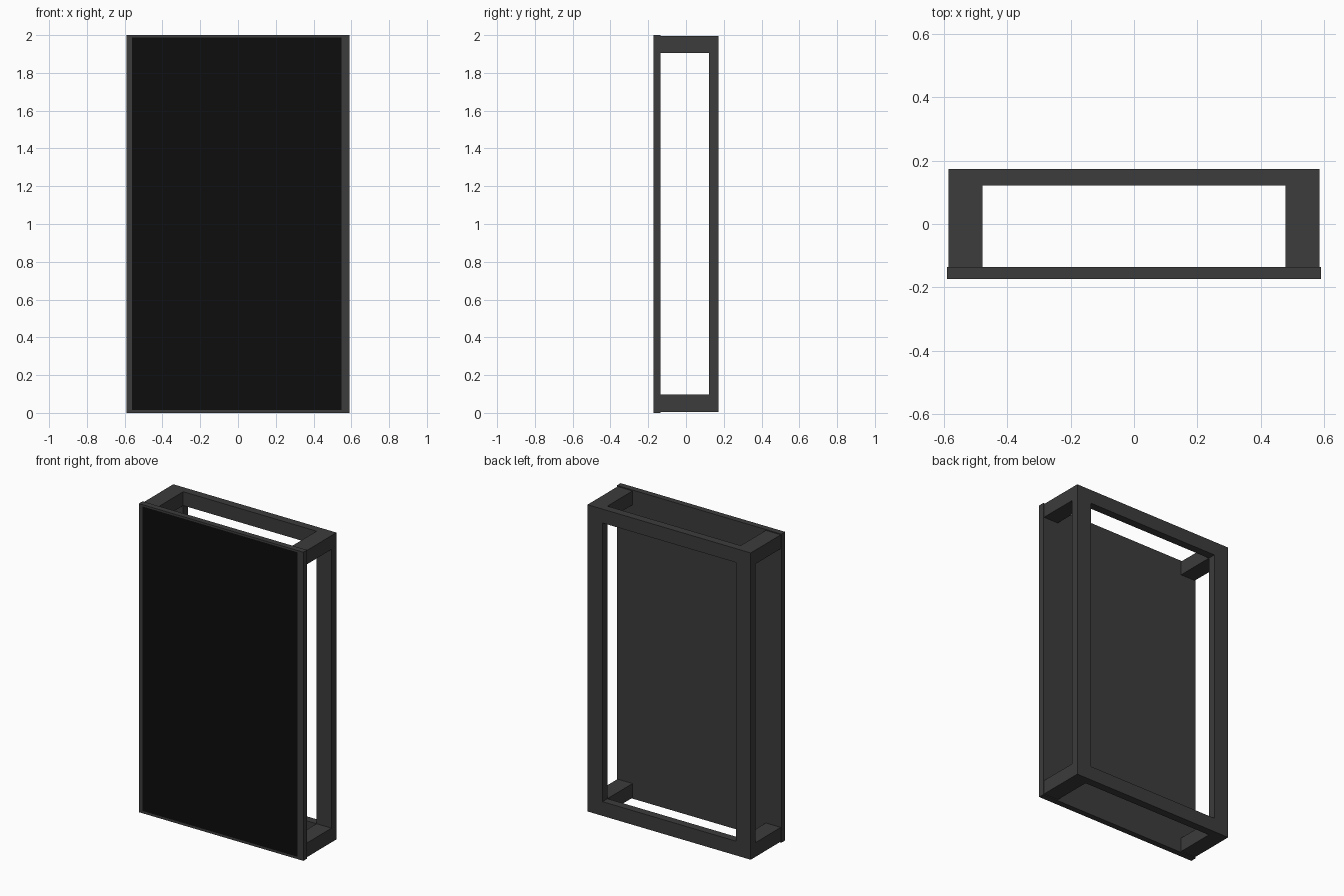
import bpy
import bmesh
from mathutils import Vector

if "Cube" in bpy.data.objects:
    bpy.data.objects.remove(bpy.data.objects["Cube"])


def material(name, rgb):
    mat = bpy.data.materials.new(name)
    mat.use_nodes = True
    mat.diffuse_color = (*rgb, 1)
    mat.node_tree.nodes["Principled BSDF"].inputs["Base Color"].default_value = (*rgb, 1)
    return mat


def sheet(bm, xs, zs, y, skip_centre=False):
    """Three by three sheet of faces standing in the xz plane."""
    grid = [[bm.verts.new((x, y, z)) for x in xs] for z in zs]
    for r in range(3):
        for c in range(3):
            if not (skip_centre and r == c == 1):
                bm.faces.new((grid[r][c], grid[r][c + 1],
                              grid[r + 1][c + 1], grid[r + 1][c]))


def extrude(bm, faces, dy):
    """Pull faces along y and return the moved faces."""
    result = bmesh.ops.extrude_face_region(bm, geom=faces)["geom"]
    bmesh.ops.translate(bm, vec=Vector((0, dy, 0)),
                        verts=[v for v in result if isinstance(v, bmesh.types.BMVert)])
    return [f for f in result if isinstance(f, bmesh.types.BMFace)]


def finish(bm, name, mats):
    bmesh.ops.recalc_face_normals(bm, faces=bm.faces[:])
    mesh = bpy.data.meshes.new(name)
    bm.to_mesh(mesh)
    bm.free()
    for mat in mats:
        mesh.materials.append(mat)
    obj = bpy.data.objects.new(name, mesh)
    bpy.context.collection.objects.link(obj)


grey = material("dark grey metal", (0.045, 0.045, 0.045))
black = material("black screen", (0.004, 0.004, 0.004))

FRONT, PANEL_BACK, FRAME_FRONT, BACK = -0.173, -0.135, 0.122, 0.173

# Display panel: thin slab with the screen marked out on its front
bm = bmesh.new()
sheet(bm, (-0.59, -0.562, 0.548, 0.59), (0, 0.015, 1.988, 2), PANEL_BACK)
for face in extrude(bm, bm.faces[:], FRONT - PANEL_BACK):
    centre = face.calc_center_median()
    if abs(centre.x) < 0.3 and abs(centre.z - 1) < 0.5:
        face.material_index = 1
finish(bm, "display_panel", (grey, black))

# Rear frame: open ring, its four corners drawn forward to carry the panel
bm = bmesh.new()
sheet(bm, (-0.585, -0.478, 0.478, 0.585), (0.006, 0.098, 1.904, 1.994), BACK, True)
ring = extrude(bm, bm.faces[:], FRAME_FRONT - BACK)
corners = [f for f in ring
           if abs(f.calc_center_median().x) > 0.3
           and abs(f.calc_center_median().z - 1) > 0.5]
extrude(bm, corners, PANEL_BACK - FRAME_FRONT)
finish(bm, "rear_frame", (grey,))
